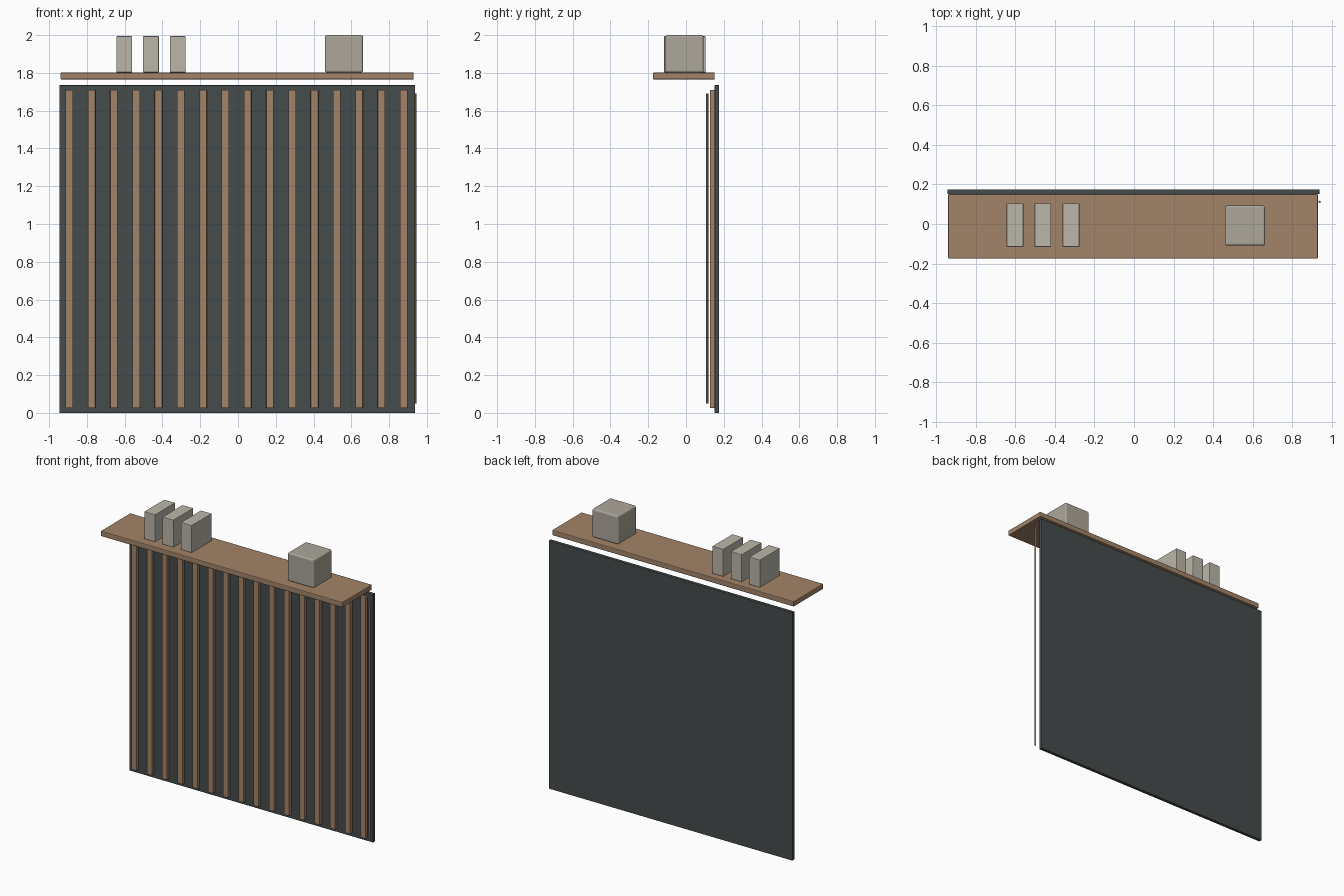
import bpy

if "Cube" in bpy.data.objects:
    bpy.data.objects.remove(bpy.data.objects["Cube"])


def material(name, rgb):
    m = bpy.data.materials.new(name)
    m.diffuse_color = (*rgb, 1)
    m.use_nodes = True
    m.node_tree.nodes["Principled BSDF"].inputs["Base Color"].default_value = m.diffuse_color
    return m


wood = material("wood", (0.36, 0.23, 0.14))
dark = material("dark_felt", (0.06, 0.07, 0.07))
cream = material("cream", (0.50, 0.47, 0.40))
stone = material("stone", (0.42, 0.39, 0.33))


def box(name, x, y, z, mat, bevel=0.0, segments=2):
    """Box from (min, max) ranges, with optional rounded edges."""
    bpy.ops.mesh.primitive_cube_add(
        size=1, location=[(r[0] + r[1]) / 2 for r in (x, y, z)])
    ob = bpy.context.object
    ob.name = name
    ob.scale = [r[1] - r[0] for r in (x, y, z)]
    bpy.ops.object.transform_apply(location=False, rotation=False, scale=True)
    ob.data.materials.append(mat)
    if bevel:
        mod = ob.modifiers.new("bevel", 'BEVEL')
        mod.width = bevel
        mod.segments = segments
    return ob


# Backing panel
box("back_panel", (-0.945, 0.938), (0.152, 0.175), (0, 1.735), dark, 0.002)

# Row of vertical slats
for i in range(16):
    cx = -0.893 + i * 0.118
    box(f"slat_{i + 1}", (cx - 0.02, cx + 0.02), (0.127, 0.152),
        (0.025, 1.71), wood, 0.003)

# Shelf above the panel
box("shelf", (-0.94, 0.93), (-0.175, 0.152), (1.765, 1.802), wood, 0.005)

# Three upright blocks on the shelf
for i, cx in enumerate((-0.602, -0.461, -0.319)):
    box(f"upright_block_{i + 1}", (cx - 0.042, cx + 0.042),
        (-0.116, 0.104), (1.803, 1.994), cream, 0.003)

# Rounded storage cube
box("storage_cube", (0.46, 0.662), (-0.109, 0.093), (1.802, 2.0), stone, 0.01, 3)

# Thin rod at the right edge
bpy.ops.mesh.primitive_cylinder_add(vertices=12, radius=0.006, depth=1.64,
                                    location=(0.939, 0.112, 0.87))
rod = bpy.context.object
rod.name = "edge_rod"
rod.data.materials.append(wood)
bpy.ops.object.shade_smooth_by_angle()
